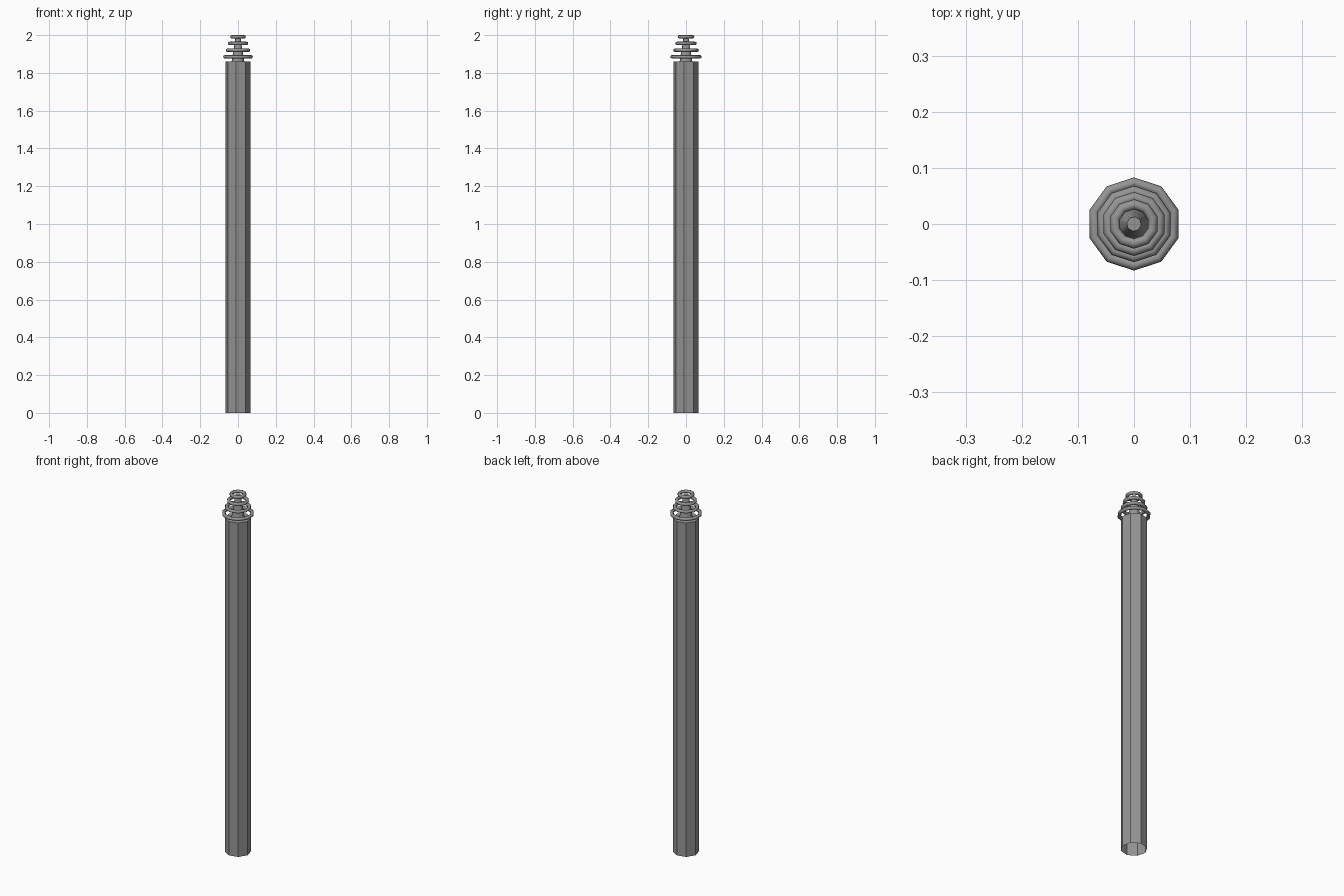
import bpy, math

if "Cube" in bpy.data.objects:
    bpy.data.objects.remove(bpy.data.objects["Cube"])

# Dark grey metal
metal = bpy.data.materials.new("dark_grey_metal")
metal.diffuse_color = (0.3, 0.3, 0.3, 1)
metal.use_nodes = True
metal.node_tree.nodes["Principled BSDF"].inputs["Base Color"].default_value = metal.diffuse_color
TURN = math.radians(-9)


def finish(name):
    ob = bpy.context.object
    ob.name = name
    ob.data.materials.append(metal)


def cone(name, r1, r2, z1, z2, fill):
    bpy.ops.mesh.primitive_cone_add(vertices=8, radius1=r1, radius2=r2, depth=z2 - z1,
                                    end_fill_type=fill, location=(0, 0, (z1 + z2) / 2),
                                    rotation=(0, 0, TURN))
    finish(name)


# Post: octagonal tube, open at the bottom
cone("post", 0.066, 0.066, 0, 1.86, 'NOTHING')

# Flat cap closing the top of the post
bpy.ops.mesh.primitive_circle_add(vertices=8, radius=0.066, fill_type='NGON',
                                  location=(0, 0, 1.86), rotation=(0, 0, TURN))
finish("post_cap")

# Tapering stem through the rings
cone("stem", 0.034, 0.013, 1.86, 1.99, 'NGON')
bpy.ops.object.shade_smooth_by_angle(angle=math.radians(50))

# Stack of rings shrinking upwards
minor = 0.009
for i, (outer, z) in enumerate([(0.083, 1.885), (0.068, 1.92), (0.057, 1.956), (0.044, 1.991)]):
    bpy.ops.mesh.primitive_torus_add(major_segments=10, minor_segments=8,
                                     major_radius=outer - minor, minor_radius=minor,
                                     location=(0, 0, z), rotation=(0, 0, math.radians(18)))
    finish(f"ring_{i + 1}")
    bpy.ops.object.shade_smooth_by_angle(angle=math.radians(50))
